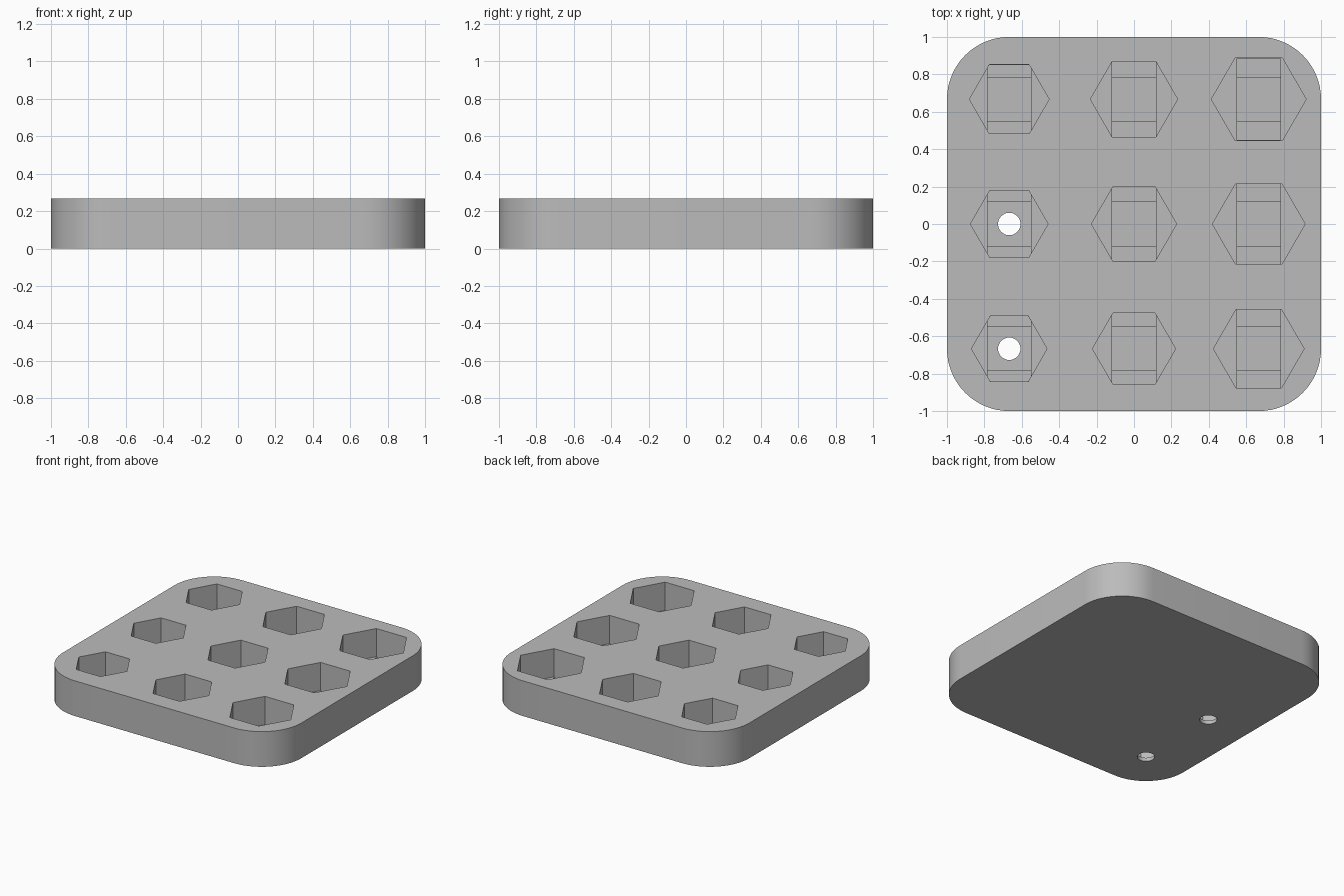
import bpy, bmesh
from math import cos, sin, pi, sqrt, radians

if "Cube" in bpy.data.objects:
    bpy.data.objects.remove(bpy.data.objects["Cube"])

HEIGHT = 0.267
PITCH = 0.667        # spacing of the pockets
SLOT = 0.117         # half width of the stepped recesses
HEX_FLOOR, SLOT_FLOOR, SQUARE_FLOOR = 0.053, 0.04, 0.027

grey = bpy.data.materials.new("plate grey")
grey.use_nodes = True
grey.diffuse_color = (0.5, 0.5, 0.5, 1)
grey.node_tree.nodes["Principled BSDF"].inputs["Base Color"].default_value = (0.5, 0.5, 0.5, 1)


def prism(name, points, z0, z1):
    """Upright prism over a counter-clockwise outline."""
    bm = bmesh.new()
    face = bm.faces.new([bm.verts.new((x, y, z0)) for x, y in points])
    new = bmesh.ops.extrude_face_region(bm, geom=[face])["geom"]
    bmesh.ops.translate(bm, vec=(0, 0, z1 - z0),
                        verts=[v for v in new if isinstance(v, bmesh.types.BMVert)])
    bmesh.ops.recalc_face_normals(bm, faces=bm.faces)
    mesh = bpy.data.meshes.new(name)
    bm.to_mesh(mesh)
    bm.free()
    mesh.materials.append(grey)
    obj = bpy.data.objects.new(name, mesh)
    bpy.context.collection.objects.link(obj)
    return obj


def ring(cx, cy, r, sides):
    return [(cx + r * cos(2 * pi * i / sides), cy + r * sin(2 * pi * i / sides))
            for i in range(sides)]


def cut(target, name, points, z0, z1):
    """Subtract a prism from the target and discard the cutter."""
    cutter = prism(name, points, z0, z1)
    mod = target.modifiers.new(name, "BOOLEAN")
    mod.operation, mod.solver, mod.object = "DIFFERENCE", "EXACT", cutter
    bpy.context.view_layer.objects.active = target
    bpy.ops.object.modifier_apply(modifier=name)
    bpy.data.objects.remove(cutter)


# Plate with rounded corners
outline = []
for k, (sx, sy) in enumerate([(1, 1), (-1, 1), (-1, -1), (1, -1)]):
    for i in range(17):
        a = pi / 2 * (k + i / 16)
        outline.append((PITCH * sx + (1 - PITCH) * cos(a), PITCH * sy + (1 - PITCH) * sin(a)))
plate = prism("plate", outline, 0, HEIGHT)

# Hexagonal pockets growing in size, each with a slot and a square step in its floor
for col in range(3):
    for row in range(3):
        cx, cy = (col - 1) * PITCH, (row - 1) * PITCH
        r = 0.202 + 0.0202 * col + 0.0055 * row
        flat = r * sqrt(3) / 2 * 0.998
        cut(plate, "hex_cutter", ring(cx, cy, r, 6), HEX_FLOOR, HEIGHT + 0.1)

        # Slot clipped by the slanted sides of the hexagon
        side = min(flat, sqrt(3) * (r - SLOT) * 0.998)
        quarter = [(SLOT, side)]
        if side < flat:
            quarter.append((r / 2, flat))
        right = [(x, -y) for x, y in reversed(quarter)] + quarter
        slot = [(cx + x, cy + y) for x, y in right] + [(cx - x, cy - y) for x, y in right]
        cut(plate, "slot_cutter", slot, SLOT_FLOOR, HEX_FLOOR + 0.01)

        square = [(cx + SLOT * 0.998 * a, cy + SLOT * b)
                  for a, b in [(-1, -1), (1, -1), (1, 1), (-1, 1)]]
        cut(plate, "square_cutter", square, SQUARE_FLOOR, SLOT_FLOOR + 0.008)

        # Round through holes in two pockets of the first column
        if col == 0 and row < 2:
            cut(plate, "hole_cutter", ring(cx, cy, 0.06, 32), -0.1, SQUARE_FLOOR + 0.008)

bpy.ops.object.select_all(action="DESELECT")
plate.select_set(True)
bpy.context.view_layer.objects.active = plate
bpy.ops.object.shade_smooth_by_angle(angle=radians(25))
